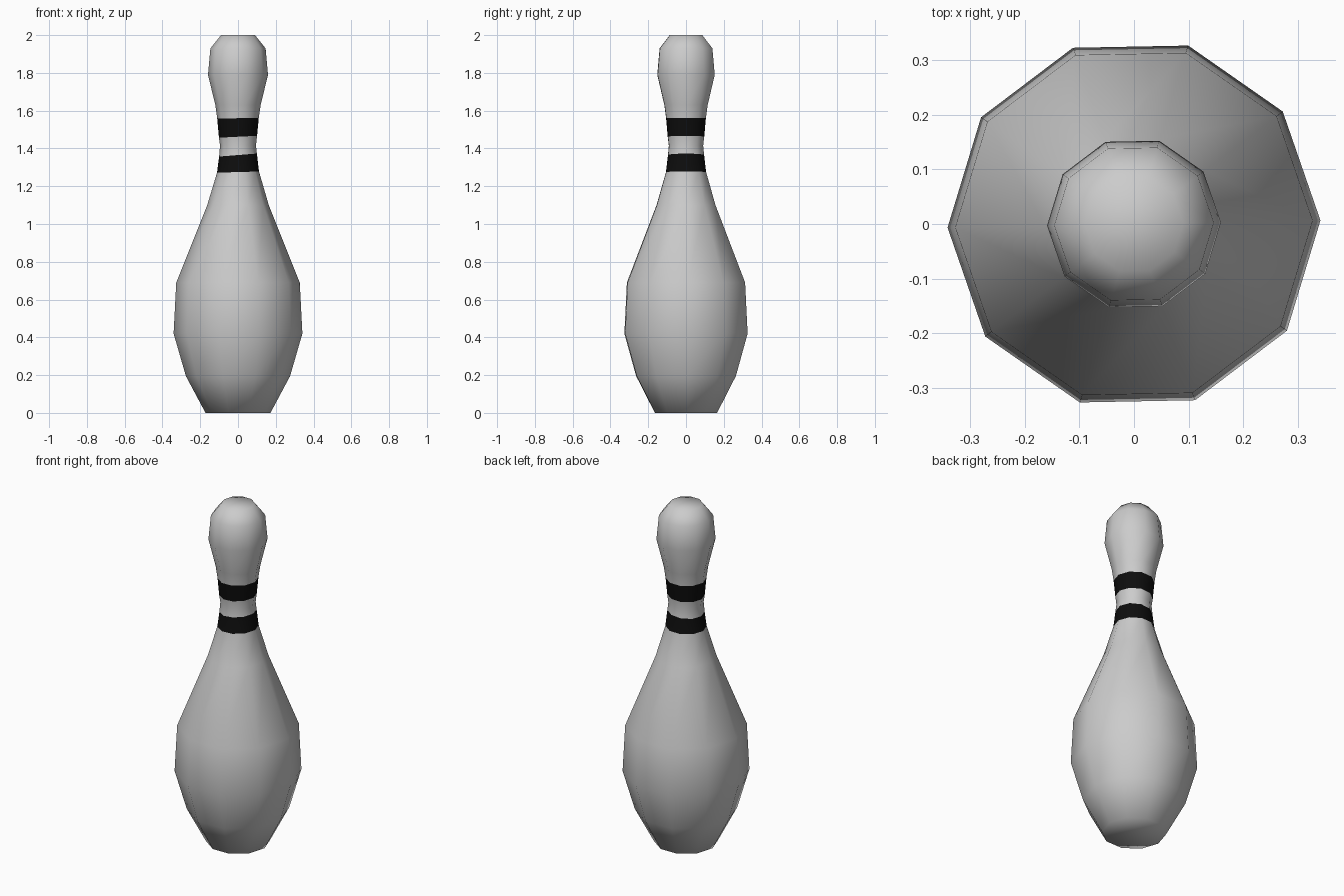
import bpy, bmesh, math

if "Cube" in bpy.data.objects:
    bpy.data.objects.remove(bpy.data.objects["Cube"])

SIDES = 10
TURN = math.radians(1.1)

# Profile: radius, height, sideways tilt of ring
profile = [(0.172, 0.0, 0), (0.276, 0.195, 0), (0.341, 0.42, 0), (0.327, 0.69, 0),
           (0.163, 1.10, 0), (0.111, 1.275, 0.003), (0.100, 1.365, 0.008),
           (0.095, 1.415, 0), (0.101, 1.462, 0.005), (0.110, 1.56, 0.002),
           (0.120, 1.63, 0), (0.159, 1.79, 0), (0.146, 1.93, 0), (0.09, 2.0, 0)]
STRIPES = {5, 8}  # profile segments painted black


def flat_material(name, value):
    m = bpy.data.materials.new(name)
    m.diffuse_color = (value, value, value, 1)
    m.use_nodes = True
    m.node_tree.nodes["Principled BSDF"].inputs["Base Color"].default_value = m.diffuse_color
    return m


# Lathed ten-sided body
bm = bmesh.new()
rings = []
for r, z, tilt in profile:
    ring = []
    for i in range(SIDES):
        a = TURN + i * math.tau / SIDES
        ring.append(bm.verts.new((r * math.cos(a), r * math.sin(a), z + tilt * math.cos(a))))
    rings.append(ring)
for k in range(len(rings) - 1):
    lo, hi = rings[k], rings[k + 1]
    for i in range(SIDES):
        j = (i + 1) % SIDES
        f = bm.faces.new((lo[i], lo[j], hi[j], hi[i]))
        # Neck stripes; the waist between them stays pale
        f.material_index = 1 if k in STRIPES else 0
# Base and crown caps
bm.faces.new(rings[0][::-1])
bm.faces.new(rings[-1])
for f in bm.faces:
    f.smooth = True

mesh = bpy.data.meshes.new("bowling_pin")
bm.to_mesh(mesh)
bm.free()
mesh.materials.append(flat_material("pale grey", 0.6))
mesh.materials.append(flat_material("black", 0.004))
pin = bpy.data.objects.new("bowling_pin", mesh)
bpy.context.collection.objects.link(pin)
